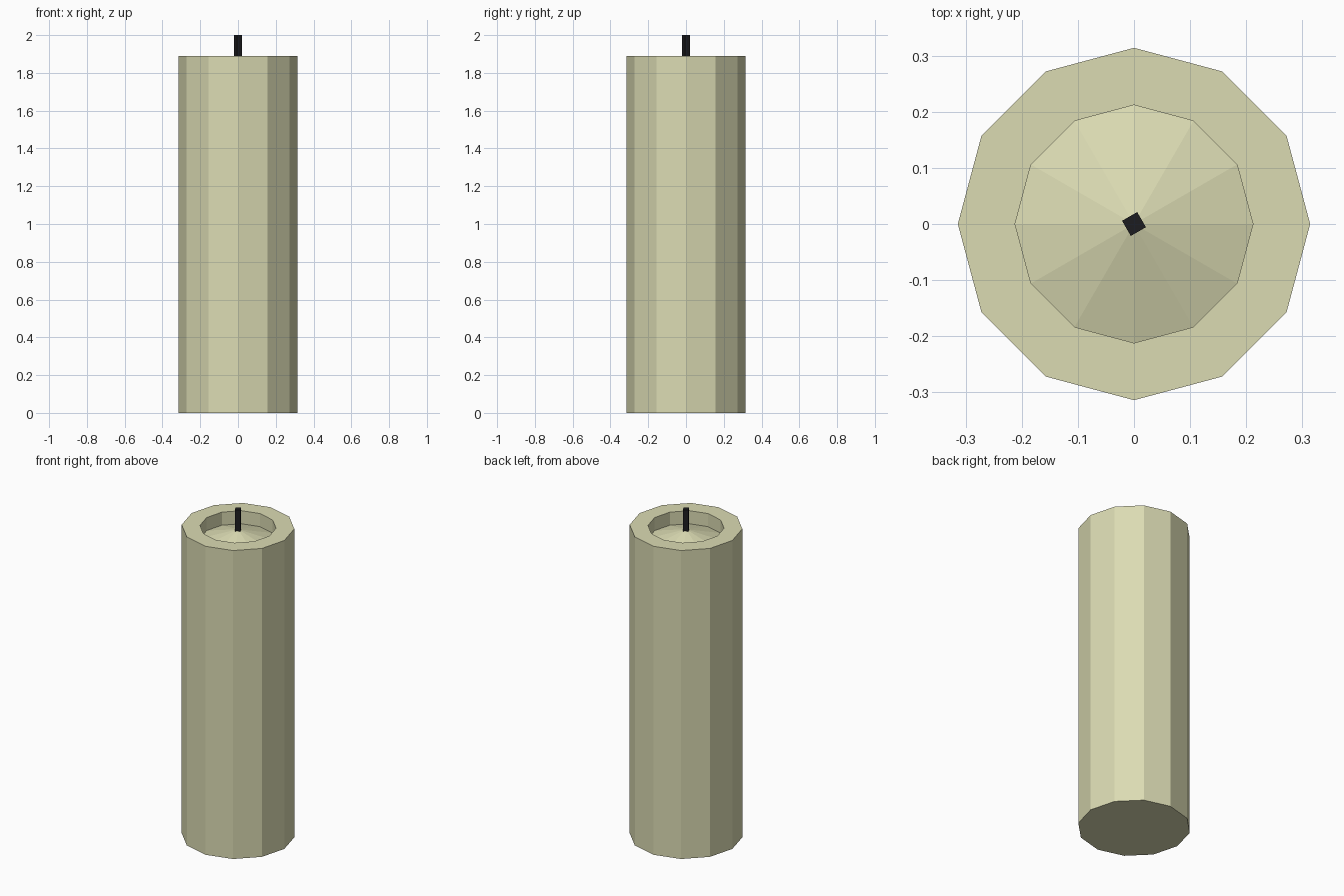
import bpy, bmesh, math

cube = bpy.data.objects.get("Cube")
if cube:
    bpy.data.objects.remove(cube, do_unlink=True)


def material(name, rgb):
    mat = bpy.data.materials.new(name)
    mat.use_nodes = True
    color = (*rgb, 1)
    mat.diffuse_color = color
    mat.node_tree.nodes["Principled BSDF"].inputs["Base Color"].default_value = color
    return mat


def lathe(name, profile, sides, turn, mat):
    """Revolve (radius, z) points into a faceted solid; zero radius makes a tip."""
    bm = bmesh.new()
    rings = []
    for r, z in profile:
        if r == 0:
            rings.append([bm.verts.new((0, 0, z))] * sides)
            continue
        angles = [turn + math.tau * i / sides for i in range(sides)]
        rings.append([bm.verts.new((r * math.cos(a), r * math.sin(a), z)) for a in angles])
    for low, high in zip(rings, rings[1:]):
        for i in range(sides):
            j = (i + 1) % sides
            corners = dict.fromkeys((low[i], low[j], high[j], high[i]))
            bm.faces.new(list(corners))
    # Close open ends with flat caps
    for ring, flip in ((rings[0], True), (rings[-1], False)):
        if ring[0] is not ring[1]:
            bm.faces.new(ring[::-1] if flip else ring)
    bmesh.ops.recalc_face_normals(bm, faces=bm.faces)
    mesh = bpy.data.meshes.new(name)
    bm.to_mesh(mesh)
    bm.free()
    mesh.materials.append(mat)
    obj = bpy.data.objects.new(name, mesh)
    bpy.context.collection.objects.link(obj)
    return obj


wax = material("cream_wax", (0.71, 0.71, 0.45))
char = material("black_wick", (0.012, 0.012, 0.014))

# Wax pillar: outer wall, flat rim, recessed wall, then a shallow cone to the wick
lathe("candle_body",
      [(0.314, 0), (0.314, 1.89), (0.212, 1.89), (0.212, 1.81), (0, 1.875)],
      12, 0, wax)

# Square wick, twisted slightly
lathe("wick", [(0.022, 1.86), (0.022, 2.0)], 4, math.radians(75), char)
